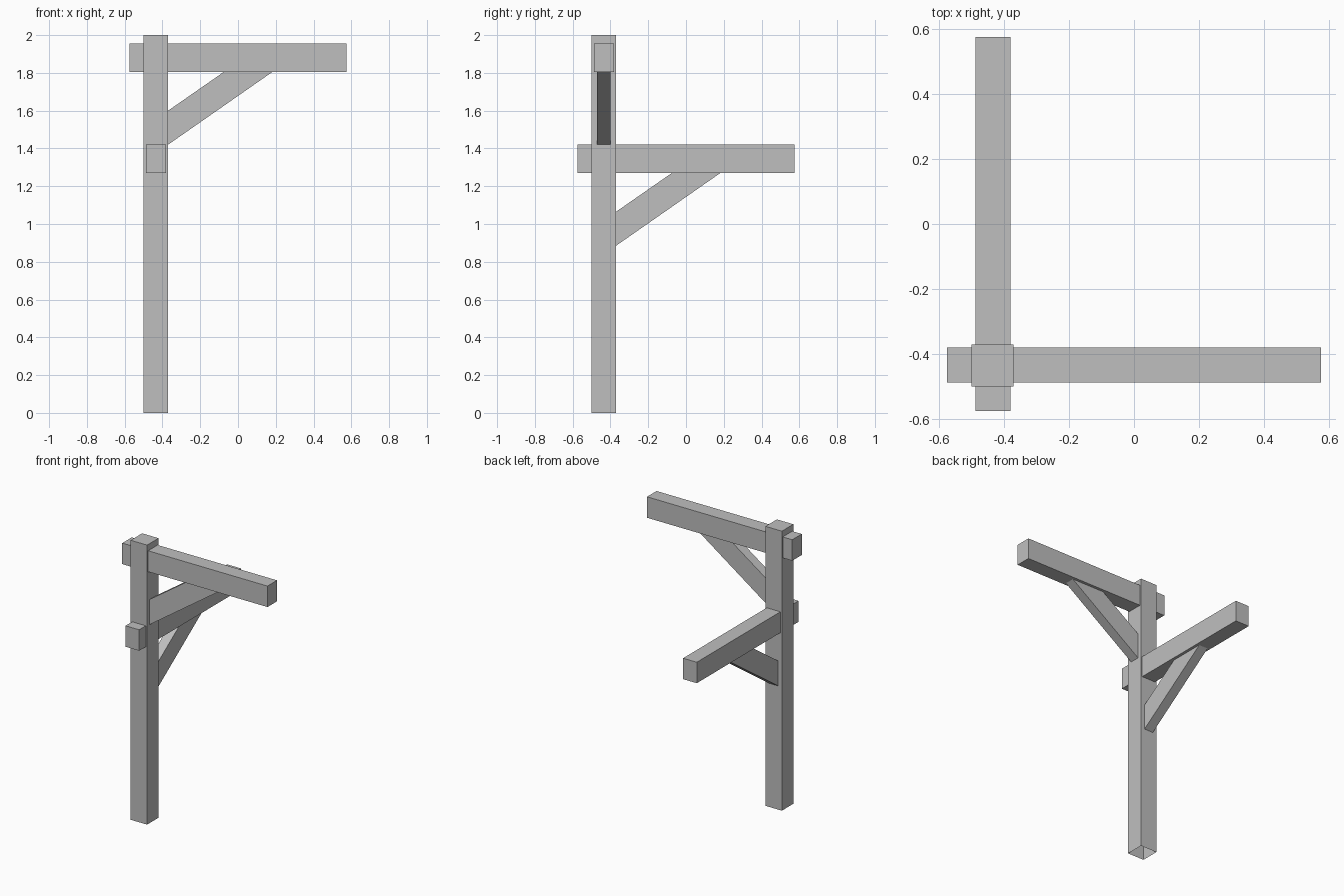
import bpy
import bmesh

cube = bpy.data.objects.get("Cube")
if cube:
    bpy.data.objects.remove(cube, do_unlink=True)

grey = bpy.data.materials.new("plain_grey")
grey.use_nodes = True
color = (0.52, 0.52, 0.52, 1)
grey.diffuse_color = color
grey.node_tree.nodes["Principled BSDF"].inputs["Base Color"].default_value = color


def prism(name, profile, low, high, place, open_start=False):
    """Extrude a 2D profile from low to high; place maps (u, v, depth) to x, y, z."""
    bm = bmesh.new()
    start = [bm.verts.new(place(u, v, low)) for u, v in profile]
    end = [bm.verts.new(place(u, v, high)) for u, v in profile]
    if not open_start:
        bm.faces.new(start[::-1])
    bm.faces.new(end)
    for i in range(len(profile)):
        j = (i + 1) % len(profile)
        bm.faces.new((start[i], start[j], end[j], end[i]))
    bmesh.ops.recalc_face_normals(bm, faces=bm.faces)
    mesh = bpy.data.meshes.new(name)
    bm.to_mesh(mesh)
    bm.free()
    mesh.materials.append(grey)
    obj = bpy.data.objects.new(name, mesh)
    bpy.context.collection.objects.link(obj)
    return obj


def rectangle(u0, u1, v0, v1):
    return [(u0, v0), (u1, v0), (u1, v1), (u0, v1)]


def along_x(u, v, d):
    return (u, d, v)


def along_y(u, v, d):
    return (d, u, v)


def upright(u, v, d):
    return (u, v, d)


# Square post, open underneath
POST_IN = -0.37
prism("post", rectangle(-0.5, POST_IN, -0.5, POST_IN), 0, 2, upright, open_start=True)

# Two crossing arms, each carried by a diagonal brace
BEAM_HEIGHT = 0.15
for label, place, bottom in (("upper", along_x, 1.805), ("lower", along_y, 1.27)):
    prism(label + "_beam", rectangle(-0.575, 0.575, bottom, bottom + BEAM_HEIGHT),
          -0.488, -0.38, place)
    brace = [(POST_IN, bottom - 0.385), (0.182, bottom),
             (-0.075, bottom), (POST_IN, bottom - 0.205)]
    prism(label + "_brace", brace, -0.47, -0.4, place)
